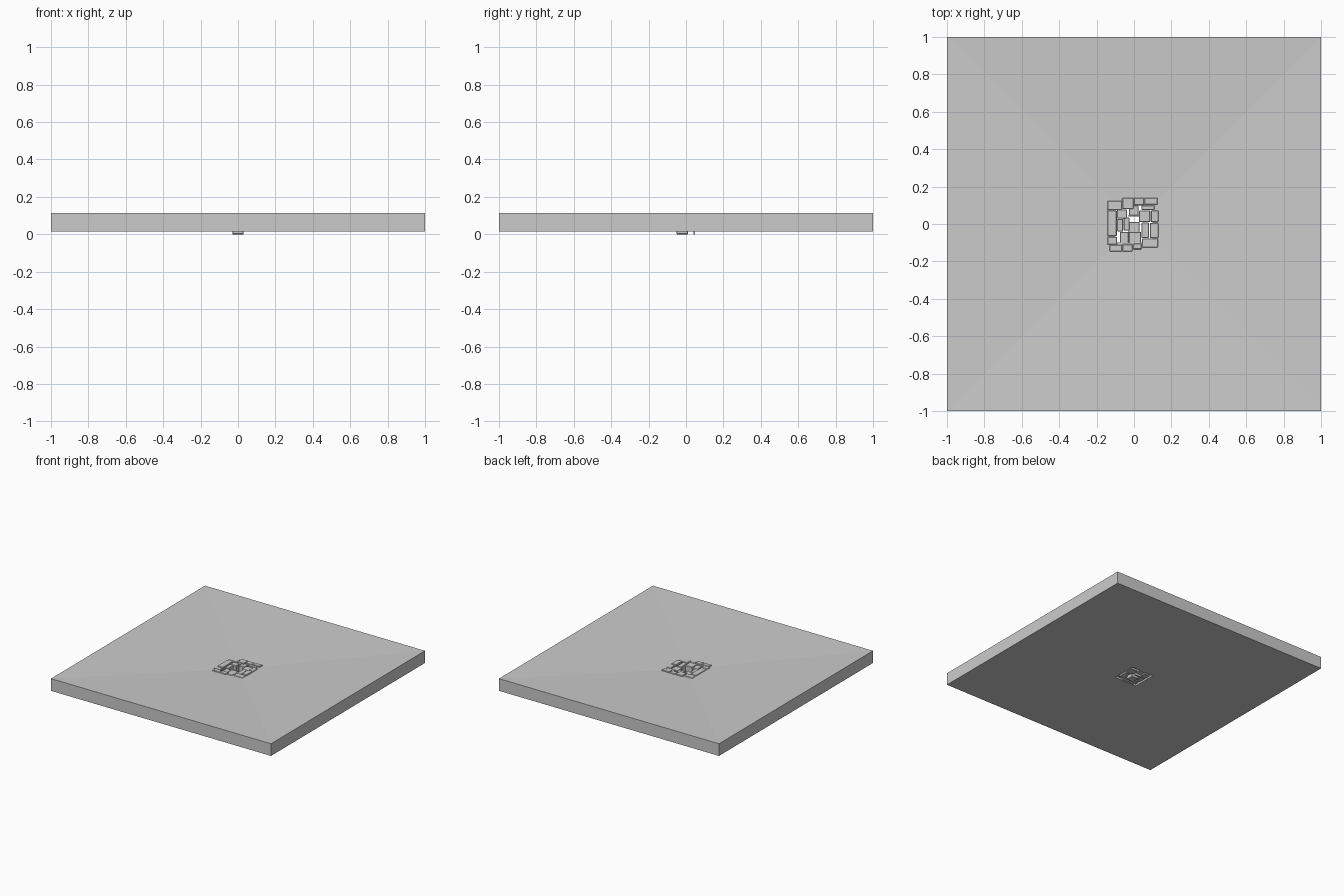
import bpy, bmesh, random
from mathutils import Matrix

if "Cube" in bpy.data.objects:
    bpy.data.objects.remove(bpy.data.objects["Cube"])
random.seed(3)


def make_object(name, bm):
    bmesh.ops.recalc_face_normals(bm, faces=bm.faces[:])
    me = bpy.data.meshes.new(name)
    bm.to_mesh(me)
    bm.free()
    ob = bpy.data.objects.new(name, me)
    bpy.context.collection.objects.link(ob)
    return ob


def brick(name, x0, x1, y0, y1, z0, z1, bevel=0.003):
    bm = bmesh.new()
    m = Matrix.Translation(((x0 + x1) / 2, (y0 + y1) / 2, (z0 + z1) / 2))
    m = m @ Matrix.Diagonal((x1 - x0, y1 - y0, z1 - z0, 1))
    bmesh.ops.create_cube(bm, size=1, matrix=m)
    if bevel:
        bmesh.ops.bevel(bm, geom=bm.edges[:], offset=bevel, segments=1, affect='EDGES')
    return make_object(name, bm)


# Ground slab: square ring, its top dipping gently towards the central opening
bm = bmesh.new()
loops = []
for half, z in ((1, 0.015), (1, 0.115), (0.1, 0.085), (0.1, 0.015)):
    loops.append([bm.verts.new((sx * half, sy * half, z))
                  for sx, sy in ((-1, -1), (1, -1), (1, 1), (-1, 1))])
for k in range(4):
    a, b = loops[k], loops[(k + 1) % 4]
    for i in range(4):
        j = (i + 1) % 4
        bm.faces.new((a[i], a[j], b[j], b[i]))
make_object("ground_slab", bm)

# Outer paving bricks (x0, x1, y0, y1) around the opening
outer = [
    (-.143, -.065, .075, .122), (-.143, -.092, -.065, .072),
    (-.143, -.09, -.11, -.07), (-.13, -.065, -.147, -.112),
    (-.063, -.008, -.147, -.108), (-.006, .04, -.135, -.105),
    (.043, .128, -.125, -.078), (.085, .13, -.075, .006),
    (.09, .13, .01, .072), (.04, .11, .075, .1),
    (.055, .125, .103, .14), (.0, .053, .1, .14),
    (-.063, -.003, .08, .14),
]
for r in outer:
    brick("outer_brick", *r, 0.03, 0.092 + random.uniform(-.003, .003))

# Inner bricks lining the shaft
inner = [
    (-.09, -.038, .03, .077), (-.09, -.058, -.04, .028),
    (-.075, -.028, -.11, -.042), (-.026, .038, -.105, -.042),
    (.04, .08, -.075, .008), (.027, .087, .01, .072),
    (-.027, .025, .045, .098),
]
for r in inner:
    brick("inner_brick", *r, 0.018, 0.084 + random.uniform(-.003, .003))

# Lowest bricks, dropping just under the slab
brick("floor_brick", -.03, .03, -.05, .012, 0, 0.035)
brick("floor_brick", -.055, -.025, -.035, .035, 0.016, 0.045)
brick("floor_ledge", -.03, .03, .04, .048, 0, 0.03, 0)
